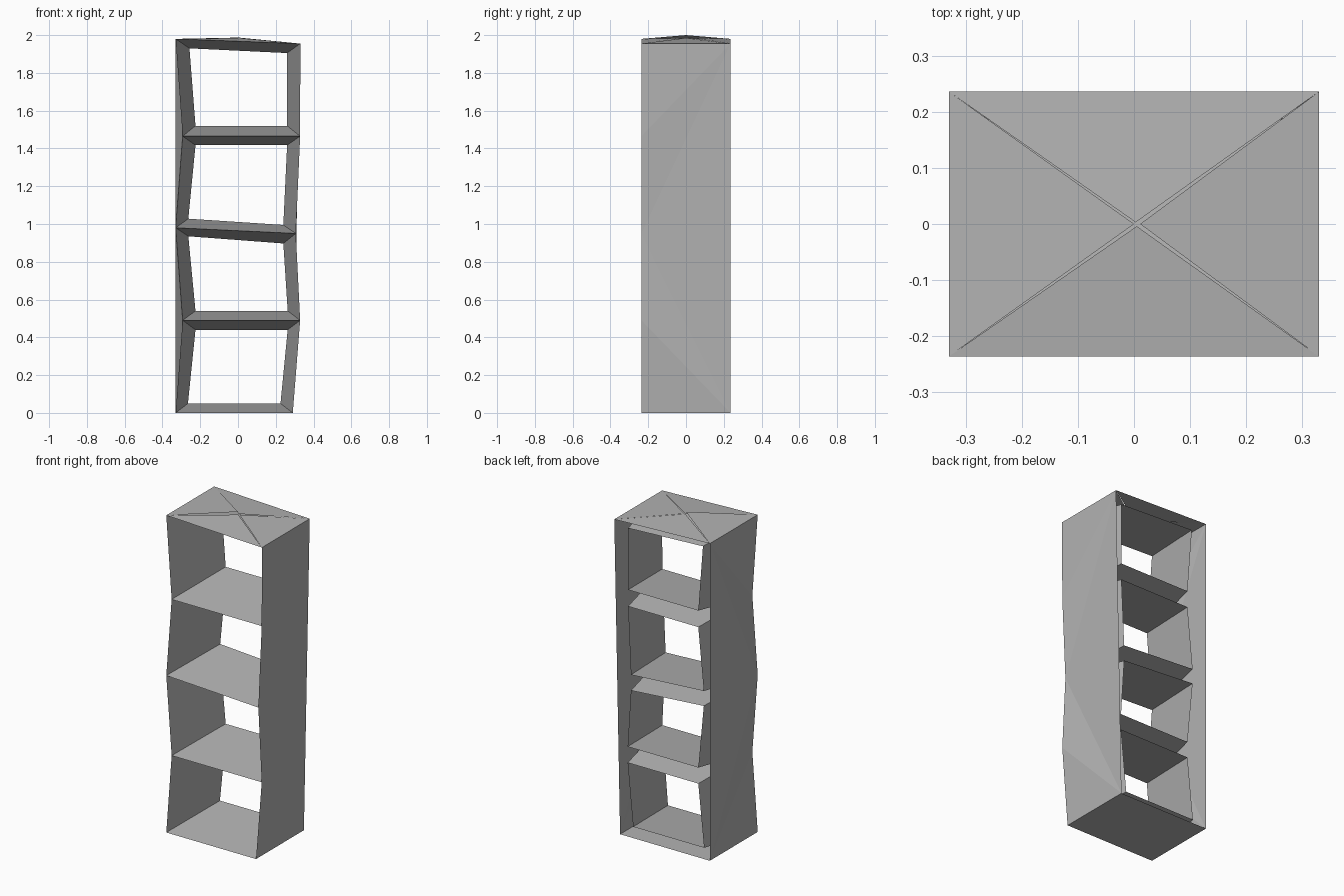
import bpy

if "Cube" in bpy.data.objects:
    bpy.data.objects.remove(bpy.data.objects["Cube"])

FRONT, BACK, INNER = -0.236, 0.236, 0.20

# Zigzag front edges (x, z), bottom to top
left = [(-0.33, 0), (-0.293, 0.49), (-0.33, 0.98), (-0.293, 1.465), (-0.33, 1.98)]
right = [(0.29, 0), (0.329, 0.49), (0.306, 0.95), (0.329, 1.465), (0.33, 1.955)]

# Inner rear openings: bottom-left, bottom-right, top-right, top-left
openings = [
    [(-0.265, 0.05), (0.225, 0.05), (0.263, 0.44), (-0.225, 0.44)],
    [(-0.225, 0.54), (0.263, 0.54), (0.24, 0.897), (-0.263, 0.935)],
    [(-0.263, 1.028), (0.24, 0.995), (0.26, 1.417), (-0.225, 1.417)],
    [(-0.225, 1.52), (0.26, 1.52), (0.26, 1.905), (-0.257, 1.93)],
]

# Mid-grey finish for every part
grey = bpy.data.materials.new("mid_grey")
grey.diffuse_color = (0.45, 0.45, 0.45, 1)
grey.use_nodes = True
grey.node_tree.nodes["Principled BSDF"].inputs["Base Color"].default_value = grey.diffuse_color


def make(name, verts, faces):
    mesh = bpy.data.meshes.new(name)
    mesh.from_pydata(verts, [], faces)
    mesh.materials.append(grey)
    mesh.update()
    obj = bpy.data.objects.new(name, mesh)
    bpy.context.collection.objects.link(obj)
    return obj


def at(points, y):
    return [(x, y, z) for x, z in points]


# Tapered compartments, open at front and rear
for i, rear in enumerate(openings):
    rim = [left[i], right[i], right[i + 1], left[i + 1]]
    faces = [(k, (k + 1) % 4, (k + 1) % 4 + 4, k + 4) for k in range(4)]
    make(f"compartment_{i + 1}", at(rim, FRONT) + at(rear, INNER), faces)

# Side panels: folded front edge fanned to a straight rear edge
fan = [(0, 5, 1), (1, 5, 2), (2, 5, 6), (2, 6, 3), (3, 6, 4)]
for name, edge in (("left_side", left), ("right_side", right)):
    faces = [f[::-1] for f in fan] if name == "right_side" else fan
    make(name, at(edge, FRONT) + at([edge[0], edge[-1]], BACK), faces)

# Bottom panel
make("bottom_panel", at([left[0], right[0]], FRONT) + at([right[0], left[0]], BACK),
     [(3, 2, 1, 0)])

# Faceted top: four loose facets (front, right, back, left), the left one highest
corners = at([left[-1], right[-1]], FRONT) + at([right[-1], left[-1]], BACK)
tips = [(0.005, -0.004, 1.985), (0.011, 0, 1.985), (0.003, 0.003, 1.987), (0, 0, 2.0)]
make("top_panel", corners + tips, [(k, (k + 1) % 4, k + 4) for k in range(4)])
